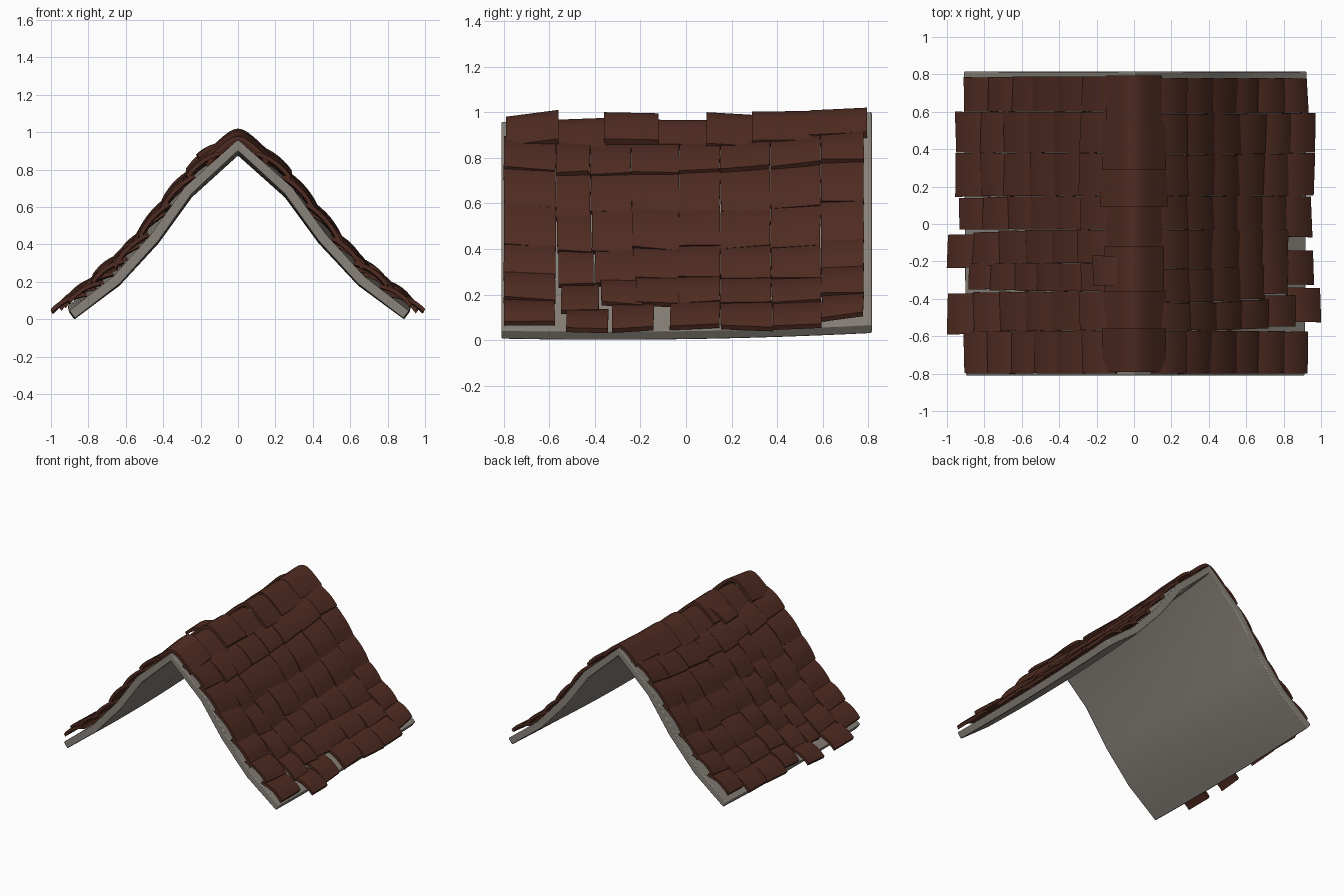
import bpy, bmesh, math, random
from mathutils import Vector

if "Cube" in bpy.data.objects:
    bpy.data.objects.remove(bpy.data.objects["Cube"])
random.seed(4)


def material(name, rgb):
    m = bpy.data.materials.new(name)
    m.diffuse_color = (*rgb, 1)
    m.use_nodes = True
    m.node_tree.nodes["Principled BSDF"].inputs["Base Color"].default_value = m.diffuse_color
    return m


GREY = material("weathered grey", (0.25, 0.225, 0.195))
BROWN = material("red brown tile", (0.077, 0.024, 0.015))

# Half profile of the roof slab: upper and lower surface
TOP = [(0, 0.96), (0.29, 0.705), (0.47, 0.455), (0.675, 0.23), (0.915, 0.045)]
BOTTOM = [(0, 0.90), (0.25, 0.67), (0.43, 0.42), (0.64, 0.19), (0.885, 0.004)]


def lift(x, y):
    """Gentle sag in the middle and rise at the back, strongest at the ridge."""
    r = 1 - min(abs(x), 1)
    return (0.0137 + 0.012 * r) * (y + 0.8) - (0.01 + 0.033 * r) * (1 - (y / 0.8) ** 2)


def top_z(x):
    for (xa, za), (xb, zb) in zip(TOP, TOP[1:]):
        if x <= xb or (xb, zb) == TOP[-1]:
            return za + (zb - za) * (x - xa) / (xb - xa)


def finish(name, bm, mat, bevel=0.0):
    bmesh.ops.recalc_face_normals(bm, faces=bm.faces)
    me = bpy.data.meshes.new(name)
    bm.to_mesh(me)
    bm.free()
    me.materials.append(mat)
    me.shade_smooth()
    me.set_sharp_from_angle(angle=math.radians(32))
    ob = bpy.data.objects.new(name, me)
    bpy.context.collection.objects.link(ob)
    if bevel:
        b = ob.modifiers.new("soft edges", 'BEVEL')
        b.width, b.segments, b.limit_method = bevel, 2, 'ANGLE'
        b.angle_limit = math.radians(60)
    return ob


def loft(bm, rings):
    """Skin closed rings of points and cap both ends."""
    vs = [[bm.verts.new(p) for p in r] for r in rings]
    n = len(vs[0])
    for a, b in zip(vs, vs[1:]):
        for i in range(n):
            bm.faces.new((a[i], a[(i + 1) % n], b[(i + 1) % n], b[i]))
    bm.faces.new(vs[0])
    bm.faces.new(vs[-1])


def tile(bm, side, x0, x1, y0, y1, off0=-0.002, off1=0.024, bow=0.02, thick=0.022):
    """One bowed tile lying down the slope between x0 and x1."""
    rings = []
    skew, roll = random.uniform(-0.005, 0.005), random.uniform(-0.006, 0.006)
    for k in range(3):
        f = k / 2
        y = y0 + (y1 - y0) * f
        xe = x1 + skew * (2 * f - 1)
        a = Vector((x0, top_z(x0) + off0))
        b = Vector((xe, max(top_z(xe) + off1, 0.035) + roll * (2 * f - 1)))
        d = (b - a).normalized()
        nrm = Vector((-d.y, d.x))
        lo, hi = [], []
        for j in range(8):
            t = j / 7
            p = a.lerp(b, t) + nrm * bow * 4 * t * (1 - t)
            q = p + nrm * thick
            yy = y + skew * (t - 0.5)
            lo.append((side * p.x, yy, p.y + lift(p.x, y)))
            hi.append((side * q.x, yy, q.y + lift(q.x, y)))
        rings.append(lo + hi[::-1])
    loft(bm, rings)


# Roof slab: folded sheet following the sagging profile, a little wider at the back
bm = bmesh.new()
rings = []
for k in range(13):
    y = -0.81 + 1.625 * k / 12
    w = 1 + 0.012 * (y + 0.8) / 1.6
    left = 0.985
    outline = [(-x * left, z) for x, z in TOP[:0:-1]] + TOP + BOTTOM[::-1] \
        + [(-x * left, z) for x, z in BOTTOM[1:]]
    rings.append([(x * w, y, z + lift(x, y)) for x, z in outline])
loft(bm, rings)
finish("roof_slab", bm, GREY, 0.006)

# Tile columns: y range at the ridge, y range at the eave, eave reach in x
RIGHT = [(-.80, -.57, -.80, -.575, .93), (-.57, -.42, -.525, -.34, 1.0),
         (-.42, -.24, -.325, -.14, .96), (-.24, -.03, -.20, -.03, .95),
         (-.03, .15, -.07, .15, .95), (.15, .37, .15, .38, .965),
         (.37, .59, .38, .595, .97), (.59, .78, .595, .78, .93)]
LEFT = [(-.80, -.57, -.80, -.575, .91), (-.57, -.36, -.59, -.37, 1.0),
        (-.36, -.21, -.35, -.21, .885), (-.21, -.03, -.235, -.055, 1.0),
        (-.03, .15, -.03, .14, .935), (.15, .38, .145, .38, .955),
        (.38, .60, .38, .60, .955), (.60, .79, .60, .785, .91)]


def tile_slope(side, columns):
    bm = bmesh.new()
    for c, (a0, a1, b0, b1, end) in enumerate(columns):
        prev = 0.13
        for i in range(1, 7):
            if side > 0 and c == 3 and i == 6:
                continue  # missing tile at the eave
            f = (i / 6) ** 4
            x1 = 0.145 + (end - 0.012 - 0.145) * i / 6
            x1 += random.uniform(-0.006, 0.006) if i < 6 else 0
            y0, y1 = a0 + (b0 - a0) * f, a1 + (b1 - a1) * f
            tile(bm, side, prev - 0.04, x1, y0 + 0.001, y1 - 0.001,
                 off1=0.024 + random.uniform(-0.005, 0.008))
            prev = x1
    return bm


bm = tile_slope(1, RIGHT)
finish("right_tiles", bm, BROWN)
bm = tile_slope(-1, LEFT)
# Loose tile near the ridge
tile(bm, -1, 0.08, 0.21, -0.33, -0.17, 0.06, 0.105, 0.012)
finish("left_tiles", bm, BROWN)

# Ridge caps: y range, crown height at each end, half width
CAPS = [(-.79, -.56, .98, 1.01, .17), (-.57, -.35, .967, .975, .175),
        (-.36, -.12, 1.0, .995, .16), (-.13, .09, .967, .965, .15),
        (.09, .35, 1.0, .985, .18), (.29, .55, 1.003, 1.005, .17),
        (.54, .795, 1.008, 1.02, .15)]
bm = bmesh.new()
for y0, y1, z0, z1, w in CAPS:
    rings = []
    for k in range(3):
        f = k / 2
        y, z = y0 + (y1 - y0) * f, z0 + (z1 - z0) * f
        hi, lo = [], []
        for j in range(13):
            x = w * (j / 6 - 1)
            drop = 1.05 * (math.hypot(x, 0.06) - 0.06)
            hi.append((x, y, z - drop))
            lo.append((x * 0.9, y, z - drop - 0.026))
        rings.append(hi + lo[::-1])
    loft(bm, rings)
finish("ridge_caps", bm, BROWN)
